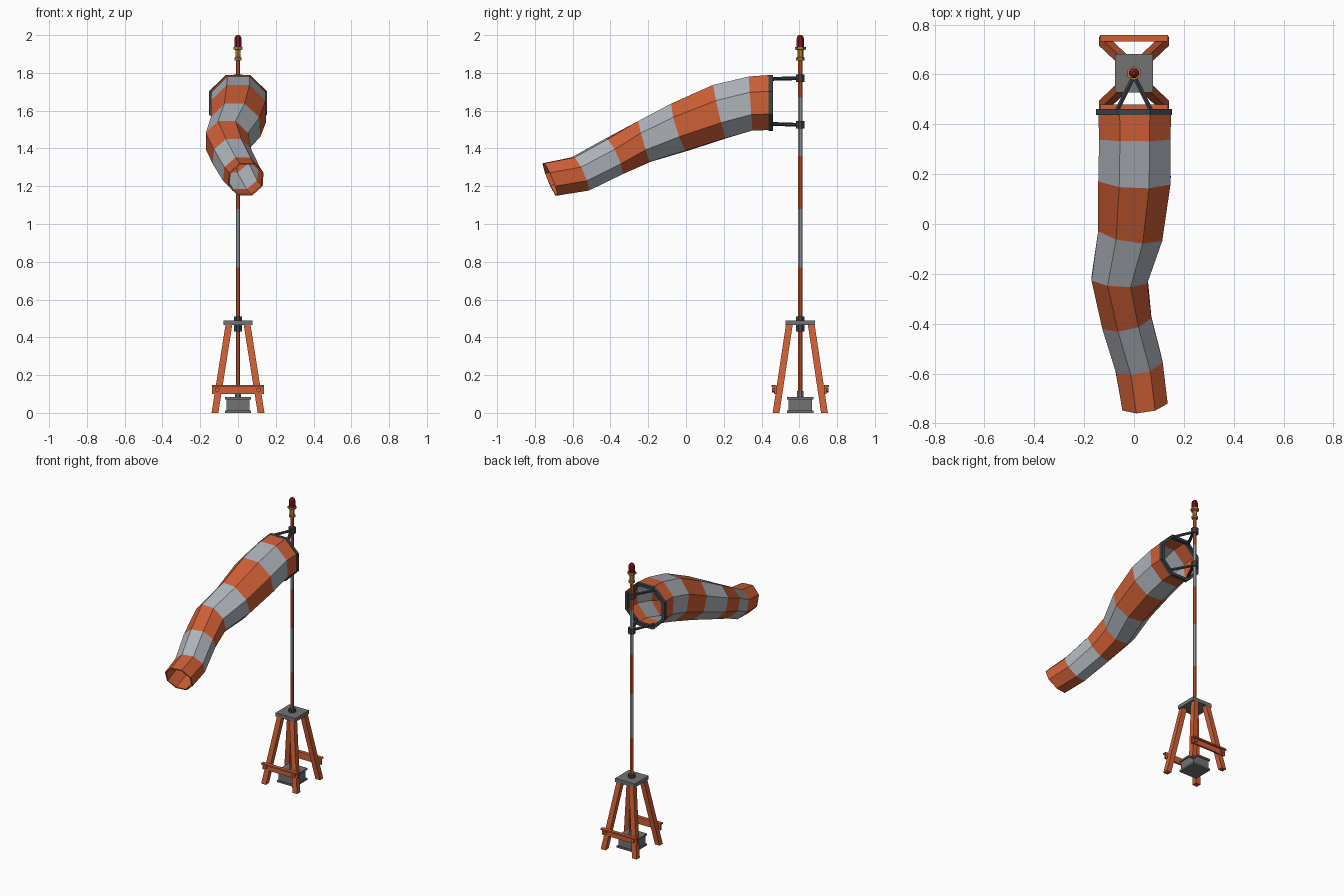
import bpy, bmesh, math
from mathutils import Vector, Matrix

if "Cube" in bpy.data.objects:
    bpy.data.objects.remove(bpy.data.objects["Cube"])

PY = 0.605  # mast position along y


def mat(name, rgb):
    m = bpy.data.materials.new(name)
    m.diffuse_color = (*rgb, 1)
    m.use_nodes = True
    m.node_tree.nodes["Principled BSDF"].inputs["Base Color"].default_value = m.diffuse_color
    return m


ORANGE = mat("orange", (0.62, 0.115, 0.036))
WHITE = mat("pale_grey", (0.42, 0.45, 0.49))
GREY = mat("mid_grey", (0.17, 0.17, 0.17))
DARK = mat("dark_steel", (0.045, 0.058, 0.068))
GOLD = mat("brass", (0.45, 0.22, 0.045))
RED = mat("lamp_red", (0.2, 0.01, 0.015))


def make(name, verts, faces, mats, idx=None):
    me = bpy.data.meshes.new(name)
    me.from_pydata([tuple(v) for v in verts], [], faces)
    for m in mats:
        me.materials.append(m)
    for i, p in enumerate(me.polygons):
        p.material_index = idx[i] if idx else 0
    bm = bmesh.new()
    bm.from_mesh(me)
    bmesh.ops.recalc_face_normals(bm, faces=bm.faces)
    bm.to_mesh(me)
    bm.free()
    ob = bpy.data.objects.new(name, me)
    bpy.context.collection.objects.link(ob)
    return ob


def loft(name, rings, mats, stripes=None, caps=True):
    """Skin a list of equal-length vertex rings; stripes gives a colour per band."""
    n = len(rings[0])
    verts = [v for r in rings for v in r]
    faces, idx = [], []
    for k in range(len(rings) - 1):
        for i in range(n):
            j = (i + 1) % n
            faces.append((k * n + i, k * n + j, (k + 1) * n + j, (k + 1) * n + i))
            idx.append(stripes[k] if stripes else 0)
    if caps:
        faces += [tuple(range(n)), tuple(range(len(verts) - n, len(verts)))]
        idx += [stripes[0], stripes[-1]] if stripes else [0, 0]
    return make(name, verts, faces, mats, idx)


def lathe(name, profile, mats, n=8, stripes=None):
    """Turn an (r, z) profile about the mast axis."""
    rings = [[Vector((r * math.cos((i + .5) * math.tau / n),
                      PY + r * math.sin((i + .5) * math.tau / n), z))
              for i in range(n)] for r, z in profile]
    return loft(name, rings, mats, stripes)


def box(name, c, half, m):
    rings = [[Vector((c[0] + sx * half[0], c[1] + sy * half[1], c[2] + sz * half[2]))
              for sx, sy in ((-1, -1), (1, -1), (1, 1), (-1, 1))] for sz in (-1, 1)]
    return loft(name, rings, [m])


def rod(name, a, b, r, m, n=6):
    a, b = Vector(a), Vector(b)
    q = (b - a).to_track_quat('Z', 'Y')
    rings = [[p + q @ Vector((r * math.cos((i + .5) * math.tau / n),
                              r * math.sin((i + .5) * math.tau / n), 0))
              for i in range(n)] for p in (a, b)]
    return loft(name, rings, [m])


# Striped mast
lathe("mast", [(0.012, z) for z in (0.08, 0.77, 1.08, 1.36, 1.67, 1.88)],
      [ORANGE, WHITE], 8, [0, 1, 0, 1, 0])

# Warning lamp
lathe("lamp_base", [(0.022, 1.865), (0.022, 1.88), (0.016, 1.885), (0.016, 1.92),
                    (0.029, 1.925), (0.029, 1.938)], [GOLD], 6)
lathe("lamp_lens", [(0.021, 1.937), (0.021, 1.98), (0.017, 1.993), (0.008, 2.0)], [RED], 8)

# Stand: top plate, collars and ballast block
box("stand_plate", (0, PY, 0.477), (0.077, 0.077, 0.013), GREY)
lathe("upper_collar", [(0.024, 0.488), (0.024, 0.51)], [DARK])
lathe("lower_collar", [(0.024, 0.43), (0.024, 0.465)], [DARK])
box("ballast_body", (0, PY, 0.041), (0.062, 0.062, 0.038), GREY)
box("ballast_bottom", (0, PY, 0.006), (0.07, 0.07, 0.006), GREY)
box("ballast_top", (0, PY, 0.077), (0.07, 0.07, 0.006), GREY)
lathe("mast_foot", [(0.018, 0.08), (0.018, 0.115)], [GREY])

# Four splayed legs, cut level at top and bottom
for sx in (-1, 1):
    for sy in (-1, 1):
        rings = []
        for cx, cy, z in ((0.122, 0.128, 0), (0.048, 0.058, 0.468)):
            rings.append([Vector((sx * cx + a * 0.018, PY + sy * cy + b * 0.018, z))
                          for a, b in ((-1, -1), (1, -1), (1, 1), (-1, 1))])
        loft("stand_leg", rings, [ORANGE])

# Angle-section cross rails with bolts, front and back
for sy in (-1, 1):
    y = PY + sy * 0.132
    box("cross_rail", (0, y, 0.124), (0.137, 0.006, 0.023), ORANGE)
    box("cross_rail_lip", (0, y + sy * 0.008, 0.143), (0.137, 0.012, 0.005), ORANGE)
    for sx in (-1, 1):
        rod("rail_bolt", (sx * 0.11, y, 0.122), (sx * 0.11, y + sy * 0.017, 0.122), 0.013, ORANGE)

# Swivel clamps and V arms that carry the hoop
for z, zh in ((1.772, 1.768), (1.525, 1.53)):
    lathe("swivel_clamp", [(0.025, z - 0.019), (0.025, z + 0.019)], [DARK])
    for sx in (-1, 1):
        rod("hoop_arm", (0, PY - 0.01, z), (sx * 0.07, 0.452, zh), 0.010, DARK)

# Hoop: square-section eight-sided ring
N = 8
ANG = [(i + .5) * math.tau / N for i in range(N)]
sect = [(0.144, 0.438), (0.166, 0.438), (0.166, 0.461), (0.144, 0.461)]
hoop = [[Vector((r * math.cos(a), y, 1.641 + r * 0.97 * math.sin(a))) for r, y in sect]
        for a in ANG]
loft("hoop", hoop + hoop[:1], [DARK], caps=False)

# Windsock: rings at (x, y, z, half height, pitch in degrees)
path = [(0.003, 0.45, 1.643, 0.146, 2), (0.003, 0.342, 1.638, 0.143, 4),
        (0.002, 0.178, 1.595, 0.145, 13), (-0.013, -0.033, 1.513, 0.130, 17),
        (-0.058, -0.22, 1.437, 0.112, 16), (-0.032, -0.383, 1.357, 0.101, 24),
        (0.018, -0.56, 1.265, 0.096, 24), (0.042, -0.72, 1.236, 0.092, 22)]
rings = []
for k, (x, y, z, h, pitch) in enumerate(path):
    p, q = path[max(k - 1, 0)], path[min(k + 1, len(path) - 1)]
    yaw = math.atan2(q[0] - p[0], p[1] - q[1])
    rot = Matrix.Rotation(yaw, 3, 'Z') @ Matrix.Rotation(math.radians(pitch), 3, 'X')
    r = h / math.cos(math.pi / N)
    rings.append([Vector((x, y, z)) + rot @ Vector((r * math.cos(a), 0, r * math.sin(a)))
                  for a in ANG])
sock = loft("windsock", rings, [ORANGE, WHITE], [0, 1, 0, 1, 0, 1, 0], caps=False)
# recalc may pick either side on an open tube: face outward before thickening
f = sock.data.polygons[0]
if f.normal.dot(f.center - Vector(path[0][:3])) < 0:
    sock.data.flip_normals()
sol = sock.modifiers.new("cloth", 'SOLIDIFY')
sol.thickness = 0.008
sol.offset = -1
